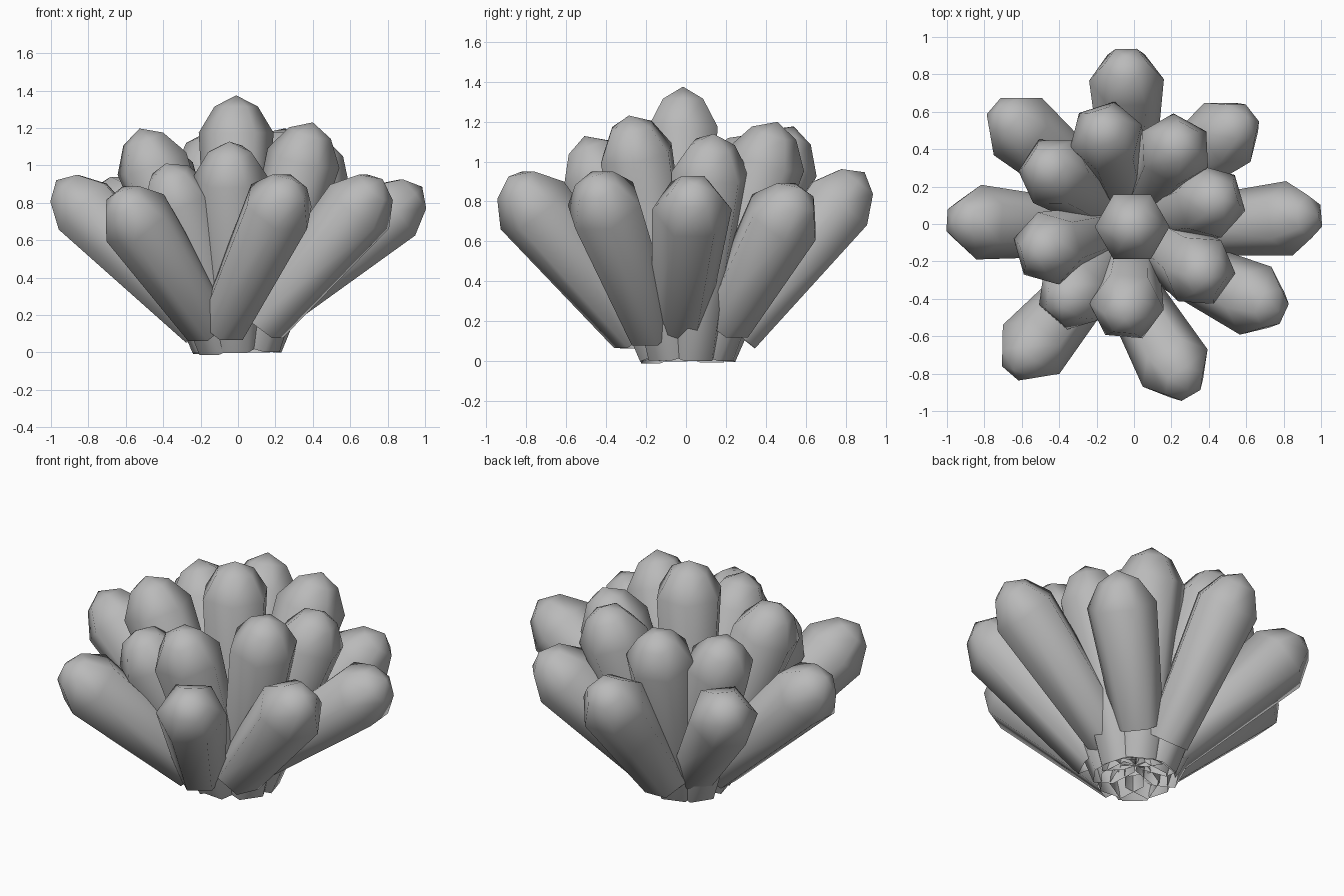
import bpy
import bmesh
import math
from mathutils import Vector

default_cube = bpy.data.objects.get("Cube")
if default_cube:
    bpy.data.objects.remove(default_cube, do_unlink=True)

SIDES = 6
HEAD_RADIUS = 0.2
FOOT_RADIUS = 0.14

# Single matte grey for the whole cluster
grey = bpy.data.materials.new("soft_grey")
grey.use_nodes = True
grey.diffuse_color = (0.49, 0.49, 0.49, 1)
shader = grey.node_tree.nodes["Principled BSDF"]
shader.inputs["Base Color"].default_value = grey.diffuse_color
shader.inputs["Roughness"].default_value = 0.8


def make_finger(name, head, foot):
    """Tapered six-sided finger, open at the foot, with a rounded tip."""
    head, foot = Vector(head), Vector(foot)
    axis = (head - foot).normalized()
    # Corners line up with the tangent, so each finger faces outwards
    side = Vector((0, 0, 1)).cross(axis)
    side = side.normalized() if side.length > 0.01 else Vector((1, 0, 0))
    front = axis.cross(side)

    bm = bmesh.new()

    def ring(centre, radius):
        angles = [math.tau * i / SIDES for i in range(SIDES)]
        return [bm.verts.new(centre + radius * (math.cos(a) * side + math.sin(a) * front))
                for a in angles]

    rings = [ring(foot, FOOT_RADIUS),
             ring(head, HEAD_RADIUS),
             ring(head + axis * 0.14, HEAD_RADIUS * 0.58)]
    tip = bm.verts.new(head + axis * HEAD_RADIUS)

    # Walls and rounded tip
    for i in range(SIDES):
        j = (i + 1) % SIDES
        for low, high in zip(rings, rings[1:]):
            bm.faces.new((low[i], low[j], high[j], high[i]))
        bm.faces.new((rings[-1][i], rings[-1][j], tip))

    mesh = bpy.data.meshes.new(name)
    bm.to_mesh(mesh)
    bm.free()
    mesh.materials.append(grey)
    finger = bpy.data.objects.new(name, mesh)
    bpy.context.collection.objects.link(finger)
    bpy.ops.object.select_all(action="DESELECT")
    finger.select_set(True)
    bpy.context.view_layer.objects.active = finger
    bpy.ops.object.shade_smooth_by_angle(angle=math.radians(65))


# Upright middle finger
make_finger("centre_finger", (-0.01, -0.015, 1.175), (-0.01, -0.015, 0.1))

# Outer ring: head centre and foot centre of each finger
outer_fingers = {
    "back": ((-0.04, 0.77, 0.79), (-0.03, 0.25, 0.14)),
    "back_left": ((0.5, 0.49, 0.72), (0.13, 0.2, 0.2)),
    "left": ((0.83, 0.03, 0.76), (0.13, -0.03, 0.19)),
    "front_left": ((0.65, -0.41, 0.78), (0.13, -0.17, 0.16)),
    "front": ((0.22, -0.77, 0.78), (-0.08, -0.25, 0.15)),
    "front_right": ((-0.55, -0.67, 0.72), (-0.16, -0.22, 0.15)),
    "right": ((-0.83, 0.01, 0.78), (-0.19, -0.03, 0.14)),
    "back_right": ((-0.62, 0.52, 0.77), (-0.15, 0.12, 0.18)),
}
for place, (head, foot) in outer_fingers.items():
    make_finger("outer_finger_" + place, head, foot)

# Inner ring: feet gather close to the middle
inner_fingers = {
    "back_right": (-0.15, 0.47, 0.99),
    "back_left": (0.22, 0.4, 1.01),
    "left": (0.41, 0.12, 0.95),
    "front_left": (0.35, -0.25, 1.04),
    "front": (-0.04, -0.44, 0.94),
    "front_right": (-0.33, -0.38, 0.83),
    "right": (-0.46, -0.13, 1.01),
    "far_right": (-0.43, 0.28, 0.95),
}
for place, head in inner_fingers.items():
    make_finger("inner_finger_" + place, head, (head[0] * 0.25, head[1] * 0.25, 0.04))
